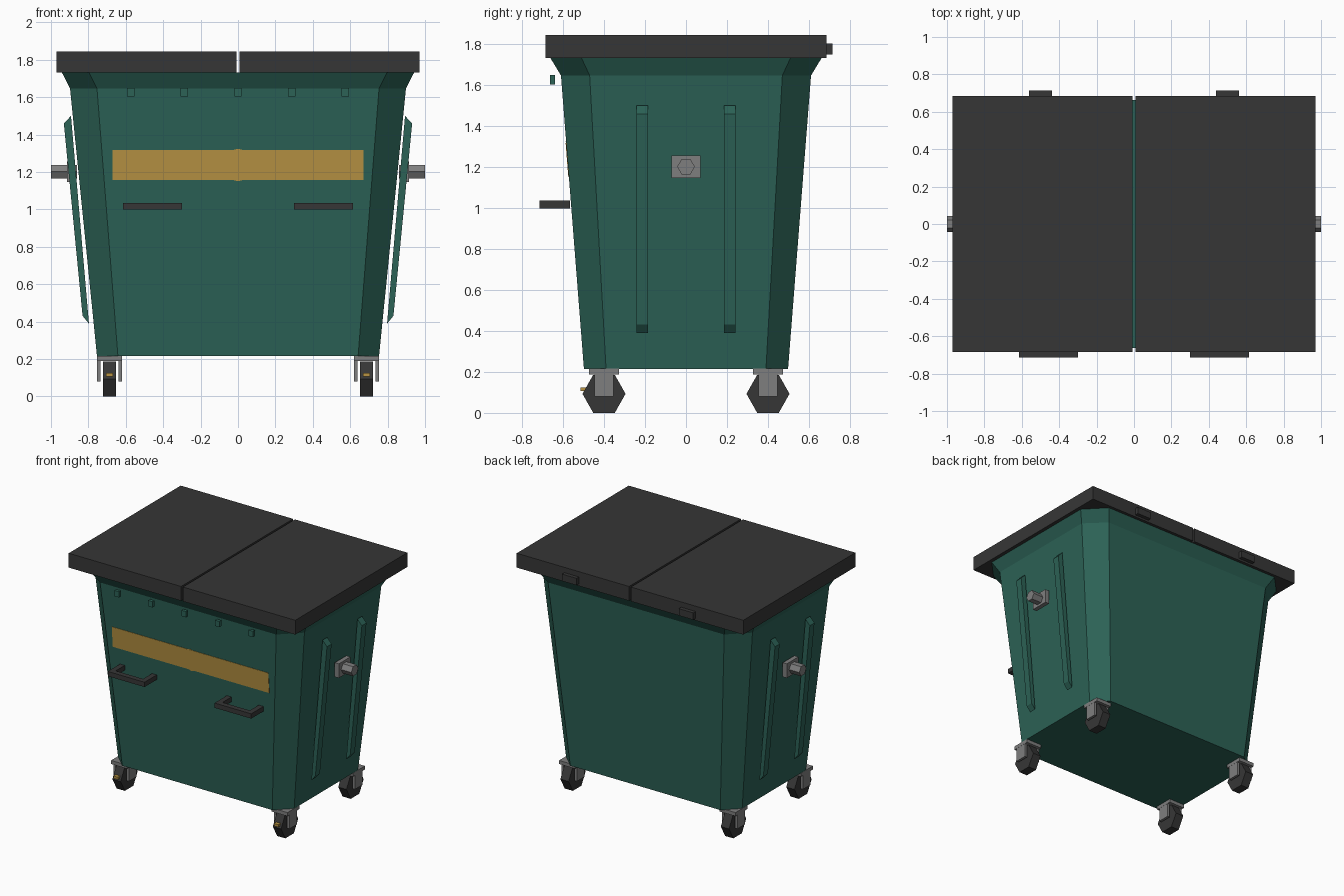
import bpy, bmesh, math

if "Cube" in bpy.data.objects:
    bpy.data.objects.remove(bpy.data.objects["Cube"])


def material(name, rgb):
    m = bpy.data.materials.new(name)
    m.diffuse_color = (*rgb, 1)
    m.use_nodes = True
    m.node_tree.nodes["Principled BSDF"].inputs["Base Color"].default_value = m.diffuse_color
    return m


GREEN = material("green_paint", (0.025, 0.122, 0.093))
DARK = material("dark_plastic", (0.037, 0.037, 0.037))
YELLOW = material("yellow_paint", (0.48, 0.296, 0.056))
STEEL = material("steel", (0.21, 0.21, 0.21))


def finish(name, bm, mat):
    bmesh.ops.recalc_face_normals(bm, faces=bm.faces)
    me = bpy.data.meshes.new(name)
    bm.to_mesh(me)
    bm.free()
    ob = bpy.data.objects.new(name, me)
    bpy.context.collection.objects.link(ob)
    me.materials.append(mat)
    return ob


def loft(name, rings, mat):
    """Closed solid through a stack of equal-length point rings."""
    bm = bmesh.new()
    vs = [[bm.verts.new(p) for p in r] for r in rings]
    n = len(vs[0])
    for a, b in zip(vs, vs[1:]):
        for i in range(n):
            bm.faces.new((a[i], a[(i + 1) % n], b[(i + 1) % n], b[i]))
    bm.faces.new(vs[0][::-1])
    bm.faces.new(vs[-1])
    return finish(name, bm, mat)


def box(name, x, y, z, mat):
    return loft(name, [[(x[0], y[0], h), (x[1], y[0], h), (x[1], y[1], h), (x[0], y[1], h)]
                       for h in z], mat)


def prism_x(name, profile, x0, x1, mat):
    """Extrude a (y, z) profile along x."""
    return loft(name, [[(x, y, z) for y, z in profile] for x in (x0, x1)], mat)


def hexagon(cy, cz, ry, rz):
    return [(cy + ry * math.cos(i * math.pi / 3),
             cz + rz * math.sin(i * math.pi / 3) / math.sin(math.pi / 3)) for i in range(6)]


def octagon(hx, cx, hy, cy, z):
    return [(cx, -hy, z), (hx, -cy, z), (hx, cy, z), (cx, hy, z),
            (-cx, hy, z), (-hx, cy, z), (-hx, -cy, z), (-cx, -hy, z)]


def front_y(z):
    return -0.498 - (z - 0.215) * 0.0783


# Tapered body with chamfered corners and flared rim
loft("bin_body", [octagon(0.754, 0.642, 0.498, 0.39, 0.215),
                  octagon(0.898, 0.754, 0.61, 0.47, 1.646),
                  octagon(0.942, 0.797, 0.662, 0.51, 1.732)], GREEN)

# Front stripe following the slope of the wall, with a plain round plate
stripe = [(front_y(z) - d, z) for z, d in ((1.157, -0.01), (1.157, 0.003),
                                           (1.317, 0.003), (1.317, -0.01))]
prism_x("front_stripe", stripe, -0.67, 0.67, YELLOW)
plate = []
for d in (-0.01, 0.002):
    ring = []
    for i in range(12):
        a = i * math.pi / 6
        z = 1.237 + 0.087 * math.sin(a)
        ring.append((0.087 * math.cos(a), front_y(z) - d, z))
    plate.append(ring)
loft("stripe_plate", plate, YELLOW)

# Small pegs under the front rim
for i in range(-2, 3):
    x = i * 0.2865
    box("rim_peg", (x - 0.02, x + 0.02), (-0.664, -0.64), (1.603, 1.648), GREEN)

for s in (-1, 1):
    # Lid half and its rear hinge
    box("lid", sorted((s * 0.008, s * 0.97)), (-0.685, 0.685), (1.732, 1.843), DARK)
    box("lid_hinge", (s * 0.5 - 0.062, s * 0.5 + 0.062), (0.66, 0.714), (1.748, 1.802), DARK)

    # U-shaped front handle
    a, b, t = s * 0.457 - 0.157, s * 0.457 + 0.157, 0.04
    u = [(a, -0.565), (a, -0.715), (b, -0.715), (b, -0.565),
         (b - t, -0.565), (b - t, -0.675), (a + t, -0.675), (a + t, -0.565)]
    loft("front_handle", [[(x, y, z) for x, y in u] for z in (0.998, 1.035)], DARK)

    # Side ribs with slanted ends
    for y in (-0.213, 0.213):
        rib = [(0.893, 1.5), (0.931, 1.458), (0.831, 0.43), (0.797, 0.389)]
        loft("side_rib", [[(s * x, y + d, z) for x, z in rib] for d in (-0.028, 0.028)], GREEN)

    # Lifting trunnion: mounting plate and hexagonal pin
    box("trunnion_plate", sorted((s * 0.878, s * 0.913)), (-0.071, 0.071), (1.146, 1.256), STEEL)
    prism_x("trunnion_pin", hexagon(0, 1.201, 0.043, 0.037), s * 0.86, s * 1.0, STEEL)

    # Castors
    x = s * 0.687
    for y in (-0.4, 0.4):
        prism_x("castor_wheel", hexagon(y, 0.093, 0.105, 0.093), x - 0.035, x + 0.035, DARK)
        box("castor_plate", (x - 0.068, x + 0.068), (y - 0.073, y + 0.073), (0.188, 0.216), STEEL)
        for d in (-0.057, 0.057):
            box("castor_fork", (x + d - 0.01, x + d + 0.01), (y - 0.047, y + 0.047),
                (0.08, 0.2), STEEL)
    box("castor_brake", (x - 0.019, x + 0.019), (-0.515, -0.47), (0.106, 0.125), YELLOW)
